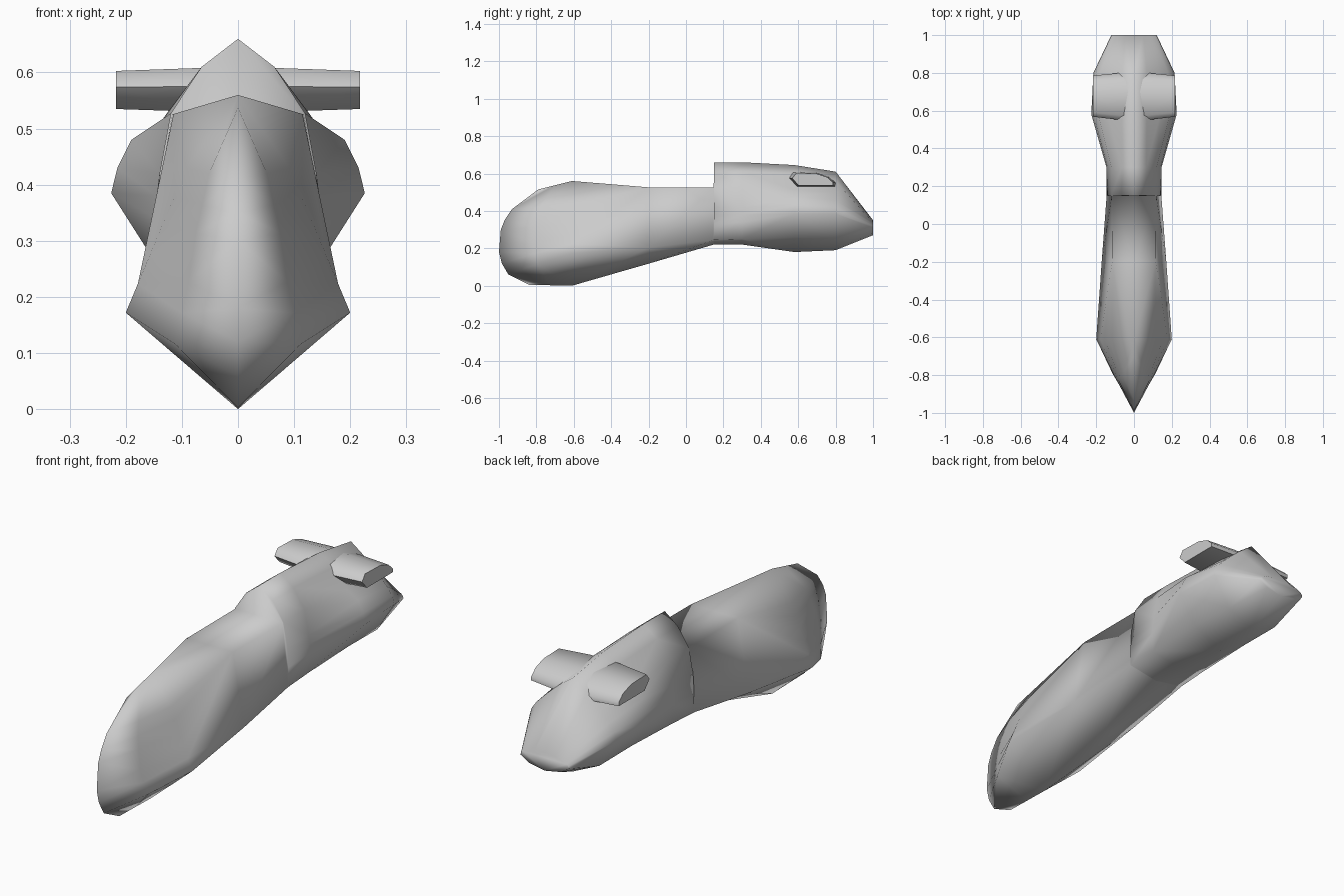
import bpy, bmesh, math
from mathutils import Vector

if "Cube" in bpy.data.objects:
    bpy.data.objects.remove(bpy.data.objects["Cube"])


def loft(name, rings, angle):
    """Skin closed 3D rings, folding each quad outward along its convex diagonal."""
    bm = bmesh.new()
    vs = [[bm.verts.new(p) for p in r] for r in rings]
    n = len(rings[0])
    for a, b in zip(vs, vs[1:]):
        mid = sum((v.co for v in a + b), Vector()) / (2 * n)
        for i in range(n):
            j = (i + 1) % n
            q = (a[i], a[j], b[j], b[i])
            gap = (q[0].co + q[2].co - q[1].co - q[3].co) / 2
            out = sum((v.co for v in q), Vector()) / 4 - mid
            out.y = 0
            k = 0 if gap.dot(out) >= 0 else 1
            q = q[k:] + q[:k]
            bm.faces.new((q[0], q[1], q[2]))
            bm.faces.new((q[0], q[2], q[3]))
    for end in (vs[0], vs[-1]):
        if max(abs(v.co.x) for v in end) > 0:
            bm.faces.new(end)
    bmesh.ops.remove_doubles(bm, verts=bm.verts, dist=0.0005)
    bmesh.ops.dissolve_degenerate(bm, edges=bm.edges, dist=0.0005)
    bmesh.ops.recalc_face_normals(bm, faces=bm.faces)
    me = bpy.data.meshes.new(name)
    bm.to_mesh(me)
    bm.free()
    ob = bpy.data.objects.new(name, me)
    bpy.context.collection.objects.link(ob)
    bpy.ops.object.select_all(action='DESELECT')
    ob.select_set(True)
    bpy.context.view_layer.objects.active = ob
    bpy.ops.object.shade_smooth_by_angle(angle=math.radians(angle))
    return ob


def section(y, pts):
    """Half section (x, z) from top centre to keel -> full symmetric ring."""
    return mirror_ring([(x, y, z) for x, z in pts])


def mirror_ring(half):
    return half + [(-x, y, z) for x, y, z in half[-2:0:-1]]


def mix(p, q, t):
    return tuple(u + (v - u) * t for u, v in zip(p, q))


# Bow: curved stem swept back to the widest section
stem = [(0, y, z) for y, z in [(-.79, .515), (-.93, .41), (-.97, .35), (-.99, .30),
                               (-1, .18), (-.985, .12), (-.95, .06), (-.84, .005)]]
brow, chine = (.092, -.61, .43), (.2, -.61, .172)
wide = [(0, -.61, .56)] + [mix(brow, chine, i / 5) for i in range(6)] + [(0, -.61, 0)]
bow = [mix(p, q, .5) for p, q in zip(wide, stem)]
bow = [(x * 1.12, y - x * .15, z) for x, y, z in bow]


# Mid body: flat-topped, tapering to the waist
def body(y, top, shoulder, side, keel):
    return section(y, [(0, top)] + [shoulder] * 5 + [side, (0, keel)])


rings = [mirror_ring(r) for r in (stem, bow, wide)]
rings += [body(-.2, .526, (.115, .526), (.171, .205), .118),
          body(.148, .525, (.118, .525), (.145, .245), .22)]

# Rear: raised hood, bulging flanks and a wedge-shaped tail
rings += [
    section(.15, [(0, .66), (.065, .61), (.12, .527), (.14, .42), (.143, .38), (.145, .33), (.145, .245), (0, .22)]),
    section(.30, [(0, .66), (.065, .61), (.12, .527), (.14, .42), (.145, .38), (.146, .34), (.14, .25), (0, .22)]),
    section(.58, [(0, .645), (.068, .598), (.138, .512), (.19, .48), (.215, .43), (.226, .385), (.14, .26), (0, .18)]),
    section(.80, [(0, .61), (.068, .56), (.135, .50), (.18, .455), (.205, .42), (.215, .385), (.13, .25), (0, .19)]),
    section(1.0, [(0, .35), (.05, .346), (.09, .338), (.11, .328), (.117, .32), (.12, .31), (.08, .285), (0, .27)]),
]
loft("hull", rings, 180)

# Stub wings: one blunt foil running through the hood
foil = [(.55, .575), (.575, .608), (.70, .604), (.765, .582), (.80, .55), (.80, .53), (.59, .53)]


def foil_ring(x, s):
    return [(x, .69 + (y - .69) * s, .568 + (z - .568) * s) for y, z in foil]


loft("stub_wings", [foil_ring(-.217, .87), foil_ring(-.07, 1), foil_ring(.07, 1), foil_ring(.217, .87)], 75)
